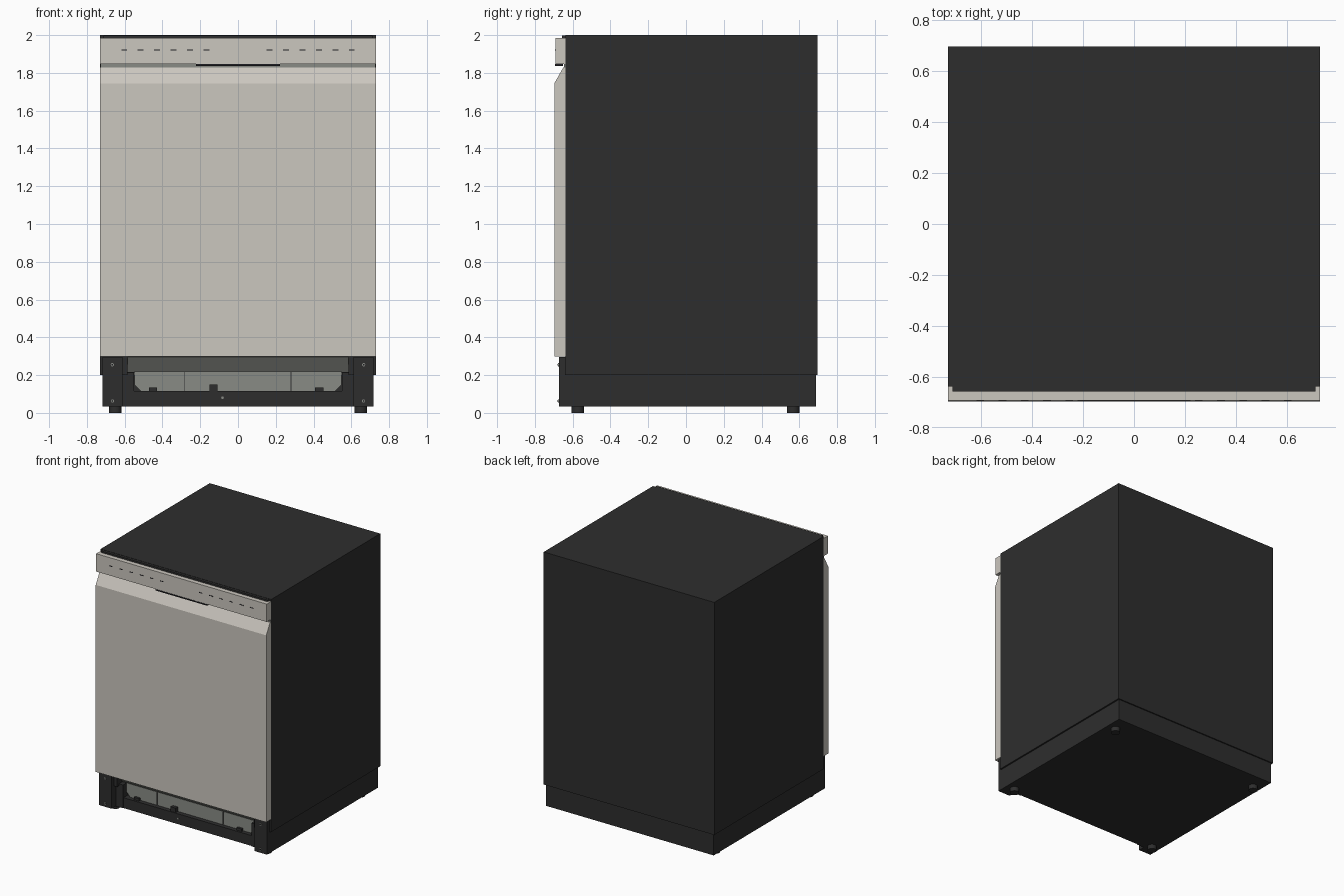
import bpy, bmesh
from math import radians

cube = bpy.data.objects.get("Cube")
if cube:
    bpy.data.objects.remove(cube, do_unlink=True)


def material(name, rgb):
    m = bpy.data.materials.new(name)
    m.use_nodes = True
    m.diffuse_color = (*rgb, 1)
    m.node_tree.nodes["Principled BSDF"].inputs["Base Color"].default_value = (*rgb, 1)
    return m


black = material("charcoal", (0.027, 0.027, 0.027))
steel = material("brushed steel", (0.60, 0.57, 0.52))
grey = material("mid grey", (0.25, 0.26, 0.235))
ink = material("dark ink", (0.012, 0.012, 0.015))


def finish(name, bm, mat):
    bmesh.ops.recalc_face_normals(bm, faces=bm.faces)
    me = bpy.data.meshes.new(name)
    bm.to_mesh(me)
    bm.free()
    me.materials.append(mat)
    ob = bpy.data.objects.new(name, me)
    bpy.context.collection.objects.link(ob)
    return ob


def box(name, x, y, z, mat):
    bm = bmesh.new()
    bmesh.ops.create_cube(bm, size=1)
    for v in bm.verts:
        v.co = [r[0] if c < 0 else r[1] for c, r in zip(v.co, (x, y, z))]
    return finish(name, bm, mat)


def prism(name, points, lo, hi, mat, axis="x"):
    """Extrude a (y, z) profile along x, or an (x, z) profile along y."""
    bm = bmesh.new()
    place = (lambda p, d: (d, *p)) if axis == "x" else (lambda p, d: (p[0], d, p[1]))
    face = bm.faces.new([bm.verts.new(place(p, lo)) for p in points])
    ext = bmesh.ops.extrude_face_region(bm, geom=[face])
    for v in ext["geom"]:
        if isinstance(v, bmesh.types.BMVert):
            setattr(v.co, axis, hi)
    return finish(name, bm, mat)


def cylinder(name, centre, radius, depth, mat, along_y=False, sides=20):
    bm = bmesh.new()
    bmesh.ops.create_cone(bm, cap_ends=True, segments=sides, radius1=radius,
                          radius2=radius, depth=depth)
    ob = finish(name, bm, mat)
    ob.location = centre
    if along_y:
        ob.rotation_euler.x = radians(90)
    for p in ob.data.polygons:
        p.use_smooth = len(p.vertices) == 4
    return ob


# Cabinet with an undercut toe kick
prism("cabinet", [(-0.637, 2), (-0.637, 0.295), (-0.575, 0.215), (-0.575, 0.2),
                  (0.697, 0.2), (0.697, 2)], -0.73, 0.73, black)
box("base", (-0.718, 0.718), (-0.56, 0.687), (0.035, 0.21), black)
box("base_front_bar", (-0.62, 0.62), (-0.615, -0.55), (0.035, 0.115), black)
box("top_seal", (-0.712, 0.712), (-0.657, -0.63), (1.975, 1.998), black)

# Door with sloped grip, and the control panel above it
prism("door", [(-0.637, 0.298), (-0.697, 0.298), (-0.697, 1.745),
               (-0.65, 1.828), (-0.637, 1.828)], -0.73, 0.73, steel)
box("grip_recess", (-0.728, 0.728), (-0.645, -0.63), (1.82, 1.855), grey)
box("control_panel", (-0.73, 0.73), (-0.692, -0.637), (1.847, 1.985), steel)
box("handle_slot", (-0.222, 0.222), (-0.694, -0.65), (1.837, 1.847), ink)
for side in (-1, 1):
    for i in range(6):
        x = side * (0.167 + 0.0872 * i)
        box("button_mark", (x - 0.015, x + 0.015), (-0.694, -0.690), (1.919, 1.924), ink)

# Toe kick: sloped upper panel and upright lower plate
prism("kick_slope", [(-0.641, 0.297), (-0.579, 0.217), (-0.57, 0.217), (-0.632, 0.297)],
      -0.585, 0.585, grey)
prism("kick_plate", [(-0.548, 0.218), (-0.548, 0.15), (-0.515, 0.115), (0.515, 0.115),
                     (0.548, 0.15), (0.548, 0.218)], -0.582, -0.55, grey, "y")
for x in (-0.285, 0.28):
    box("plate_seam", (x - 0.002, x + 0.002), (-0.584, -0.58), (0.116, 0.216), black)
for x in (-0.45, 0.43):
    box("plate_clip", (x - 0.022, x + 0.022), (-0.60, -0.575), (0.11, 0.134), black)
box("plate_latch", (-0.15, -0.108), (-0.61, -0.575), (0.11, 0.15), black)
cylinder("bar_screw", (-0.082, -0.615, 0.08), 0.007, 0.006, grey, True, 12)

# Corner posts, side skirts and feet
for side, label in ((-1, "right"), (1, "left")):
    def span(a, b):
        return tuple(sorted((side * a, side * b)))
    box(label + "_front_post", span(0.612, 0.718), (-0.672, -0.55), (0.035, 0.296), black)
    box(label + "_post_flange", span(0.55, 0.615), (-0.62, -0.56), (0.035, 0.215), black)
    box(label + "_skirt_lip", span(0.585, 0.62), (-0.642, -0.56), (0.2, 0.297), black)
    box(label + "_side_skirt", span(0.716, 0.73), (-0.64, -0.56), (0.2, 0.3), black)
    for z in (0.063, 0.255):
        cylinder(label + "_post_screw", (side * 0.665, -0.673, z), 0.009, 0.008, grey, True, 12)
        cylinder(label + "_screw_slot", (side * 0.665, -0.676, z), 0.005, 0.006, ink, True, 6)
    for y in (-0.572, 0.567):
        cylinder(label + "_foot", (side * 0.65, y, 0.02), 0.033, 0.04, black)
